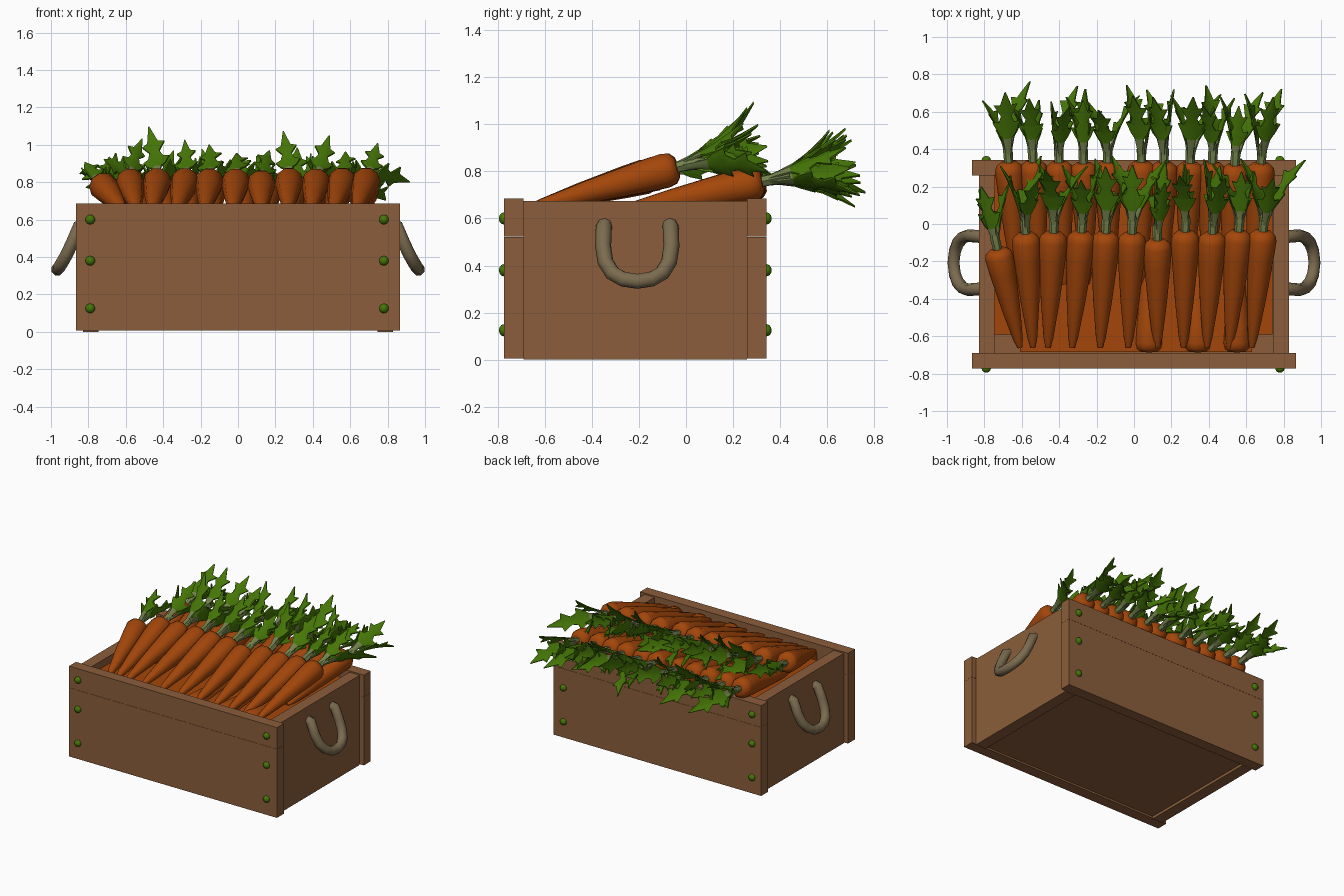
import bpy, bmesh, math, random
from mathutils import Vector, Matrix

if "Cube" in bpy.data.objects:
    bpy.data.objects.remove(bpy.data.objects["Cube"])

random.seed(4)


def mat(name, rgb):
    m = bpy.data.materials.new(name)
    m.diffuse_color = (*rgb, 1)
    m.use_nodes = True
    m.node_tree.nodes["Principled BSDF"].inputs["Base Color"].default_value = m.diffuse_color
    return m


WOOD = mat("wood", (0.258, 0.111, 0.043))
CARROT = mat("carrot orange", (0.37, 0.062, 0.003))
LEAF = mat("leaf green", (0.06, 0.18, 0.002))
STEM = mat("pale stem", (0.17, 0.22, 0.07))
ROPE = mat("rope", (0.2, 0.15, 0.08))


def finish(bm, name, mats, smooth=False):
    me = bpy.data.meshes.new(name)
    bm.to_mesh(me)
    bm.free()
    ob = bpy.data.objects.new(name, me)
    bpy.context.collection.objects.link(ob)
    for m in mats:
        me.materials.append(m)
    if smooth:
        bpy.ops.object.select_all(action='DESELECT')
        ob.select_set(True)
        bpy.context.view_layer.objects.active = ob
        bpy.ops.object.shade_smooth_by_angle(angle=math.radians(50))
    return ob


def box(name, m, x0, x1, y0, y1, z0, z1):
    bm = bmesh.new()
    M = Matrix.Translation(((x0 + x1) / 2, (y0 + y1) / 2, (z0 + z1) / 2)) @ \
        Matrix.Diagonal((x1 - x0, y1 - y0, z1 - z0, 1))
    bmesh.ops.create_cube(bm, size=1, matrix=M)
    return finish(bm, name, [m])


# Crate: front/back planks, side walls, floor
for tag, y0, y1 in (("front", -0.773, -0.69), ("back", 0.26, 0.342)):
    box(tag + "_lower_plank", WOOD, -0.865, 0.865, y0, y1, 0.006, 0.522)
    box(tag + "_upper_plank", WOOD, -0.865, 0.865, y0, y1, 0.523, 0.685)
for tag, s in (("left", -1), ("right", 1)):
    a, b = sorted((s * 0.745, s * 0.83))
    box(tag + "_wall", WOOD, a, b, -0.69, 0.26, 0, 0.675)
box("floor", WOOD, -0.745, 0.745, -0.69, 0.26, 0.02, 0.08)

# Carrot filling under the loose carrots
box("filling", CARROT, -0.745, 0.74, -0.59, 0.26, 0.08, 0.62)
box("filling_front", CARROT, -0.61, 0.63, -0.685, -0.59, 0.08, 0.62)

# Domed bolts
bm = bmesh.new()
for x in (-0.79, 0.78):
    for z in (0.125, 0.38, 0.6):
        for y in (-0.773, 0.342):
            M = Matrix.Translation((x, y, z)) @ Matrix.Diagonal((1, 0.85, 1, 1)) @ Matrix.Rotation(math.pi / 2, 4, 'X')
            bmesh.ops.create_uvsphere(bm, u_segments=10, v_segments=6, radius=0.026, matrix=M)
finish(bm, "bolts", [LEAF], True)

# Rope handles: tube along a hanging U
half = [(0.80, 0.138, 0.575), (0.85, 0.142, 0.565), (0.885, 0.145, 0.48), (0.915, 0.135, 0.415),
        (0.942, 0.105, 0.367), (0.958, 0.06, 0.342), (0.965, 0, 0.333)]
for tag, s in (("left", -1), ("right", 1)):
    path = [Vector((s * x, -0.207 - y, z)) for x, y, z in half]
    path += [Vector((s * x, -0.207 + y, z)) for x, y, z in reversed(half[:-1])]
    bm = bmesh.new()
    rings = []
    for i, p in enumerate(path):
        t = (path[min(i + 1, len(path) - 1)] - path[max(i - 1, 0)]).normalized()
        u = t.cross(Vector((s * 0.9, 0, 0.4)))
        u = (u if u.length > 0.2 else t.cross(Vector((0, 1, 0)))).normalized()
        v = t.cross(u)
        rings.append([bm.verts.new(p + 0.034 * (u * math.cos(k * math.pi / 4) + v * math.sin(k * math.pi / 4)))
                      for k in range(8)])
    for a, b in zip(rings, rings[1:]):
        # match each ring to the nearest start so the tube never twists
        o = min(range(8), key=lambda o: sum((a[k].co - b[(k + o) % 8].co).length for k in range(8)))
        b[:] = b[o:] + b[:o]
        for k in range(8):
            bm.faces.new((a[k], a[(k + 1) % 8], b[(k + 1) % 8], b[k]))
    bm.faces.new(rings[0])
    bm.faces.new(rings[-1])
    bmesh.ops.recalc_face_normals(bm, faces=bm.faces)
    finish(bm, tag + "_handle", [ROPE], True)

BODY = [(0, 0.014), (0.08, 0.026), (0.4, 0.05), (0.75, 0.07), (0.92, 0.077), (0.97, 0.069), (1, 0.045)]
# jagged leaf outline: distance along, half width
BLADE = [(-0.02, 0.014), (0.07, 0.015), (0.13, 0.024), (0.16, 0.046), (0.215, 0.07), (0.205, 0.044),
         (0.25, 0.026), (0.31, 0.06), (0.30, 0.032), (0.335, 0.02), (0.385, 0.003)]


def lathe(bm, M, prof, mi, n=10):
    rings = [[bm.verts.new(M @ Vector((r * math.cos(k * math.tau / n), r * math.sin(k * math.tau / n), z)))
              for k in range(n)] for z, r in prof]
    for a, b in zip(rings, rings[1:]):
        for k in range(n):
            bm.faces.new((a[k], a[(k + 1) % n], b[(k + 1) % n], b[k])).material_index = mi
    bm.faces.new(rings[0][::-1]).material_index = mi
    bm.faces.new(rings[-1]).material_index = mi


def leaf(bm, M, phi, tilt, curl, size):
    # blade rises along local z and curls outward along local y; two skins give thickness
    R = M @ Matrix.Rotation(phi, 4, 'Z') @ Matrix.Translation((0, 0.012, 0)) @ Matrix.Rotation(-tilt, 4, 'X')
    skins = []
    for off in (0.004, -0.004):
        rows = []
        for t, w in BLADE:
            t, w = t * size, w * size
            y = curl * t * t + off
            rows.append([bm.verts.new(R @ Vector((x, y - 0.35 * abs(x), t))) for x in (-w, 0, w)])
        skins.append(rows)

    def quad(i, *vs):
        bm.faces.new(vs).material_index = 2 if i < 2 else 1
    for i in range(len(BLADE) - 1):
        o, p, q, r = skins[0][i], skins[0][i + 1], skins[1][i], skins[1][i + 1]
        for k in (0, 1):
            quad(i, o[k], p[k], p[k + 1], o[k + 1])
            quad(i, q[k], q[k + 1], r[k + 1], r[k])
        quad(i, o[0], q[0], r[0], p[0])
        quad(i, o[2], p[2], r[2], q[2])


def carrot(name, tip, head, leaves=True):
    tip, head = Vector(tip), Vector(head)
    L = (head - tip).length
    z = (head - tip).normalized()
    x = Vector((0, 0, 1)).cross(z).normalized()
    y = z.cross(x)
    R = Matrix((x, y, z)).transposed().to_4x4()
    bm = bmesh.new()
    lathe(bm, Matrix.Translation(tip) @ R, [(t * L, r) for t, r in BODY], 0)
    if leaves:
        M = Matrix.Translation(head) @ R
        lathe(bm, M, [(-0.01, 0.024), (0.07, 0.026), (0.12, 0.01)], 2, 6)
        turn = random.uniform(-0.5, 0.5)
        for phi, tilt in ((0, 0.12), (2.1, 0.1), (-2.1, 0.1)):
            leaf(bm, M, turn + phi + random.uniform(-0.2, 0.2), tilt + random.uniform(-0.06, 0.08),
                 random.uniform(-0.2, 1.0), random.uniform(0.85, 1.08))
    finish(bm, name, [CARROT, LEAF, STEM], True)


# Upper front row: (tip x, head x)
front = [(-0.61, -0.73), (-0.54, -0.58), (-0.46, -0.43), (-0.33, -0.28), (-0.18, -0.15), (-0.03, -0.01),
         (0.125, 0.125), (0.265, 0.275), (0.39, 0.42), (0.51, 0.56), (0.63, 0.69)]
for i, (a, b) in enumerate(front):
    dy = {0: -0.09, 6: -0.04}.get(i, random.uniform(-0.01, 0.01))
    carrot(f"front_carrot_{i + 1}", (a, -0.66, 0.645), (b, -0.045 + dy, 0.815 + dy * 0.3))

# Lower back row
back = [-0.67, -0.54, -0.40, -0.27, -0.14, 0.04, 0.16, 0.30, 0.42, 0.54, 0.68]
for i, b in enumerate(back):
    carrot(f"back_carrot_{i + 1}", (b * 0.93, -0.32, 0.62), (b, 0.325 + random.uniform(-0.015, 0.01), 0.757))

# Buried carrots showing at the front wall
for i, b in enumerate((0.08, 0.34, 0.55)):
    carrot(f"buried_carrot_{i + 1}", (b, -0.1, 0.61), (b, -0.685, 0.6), False)
